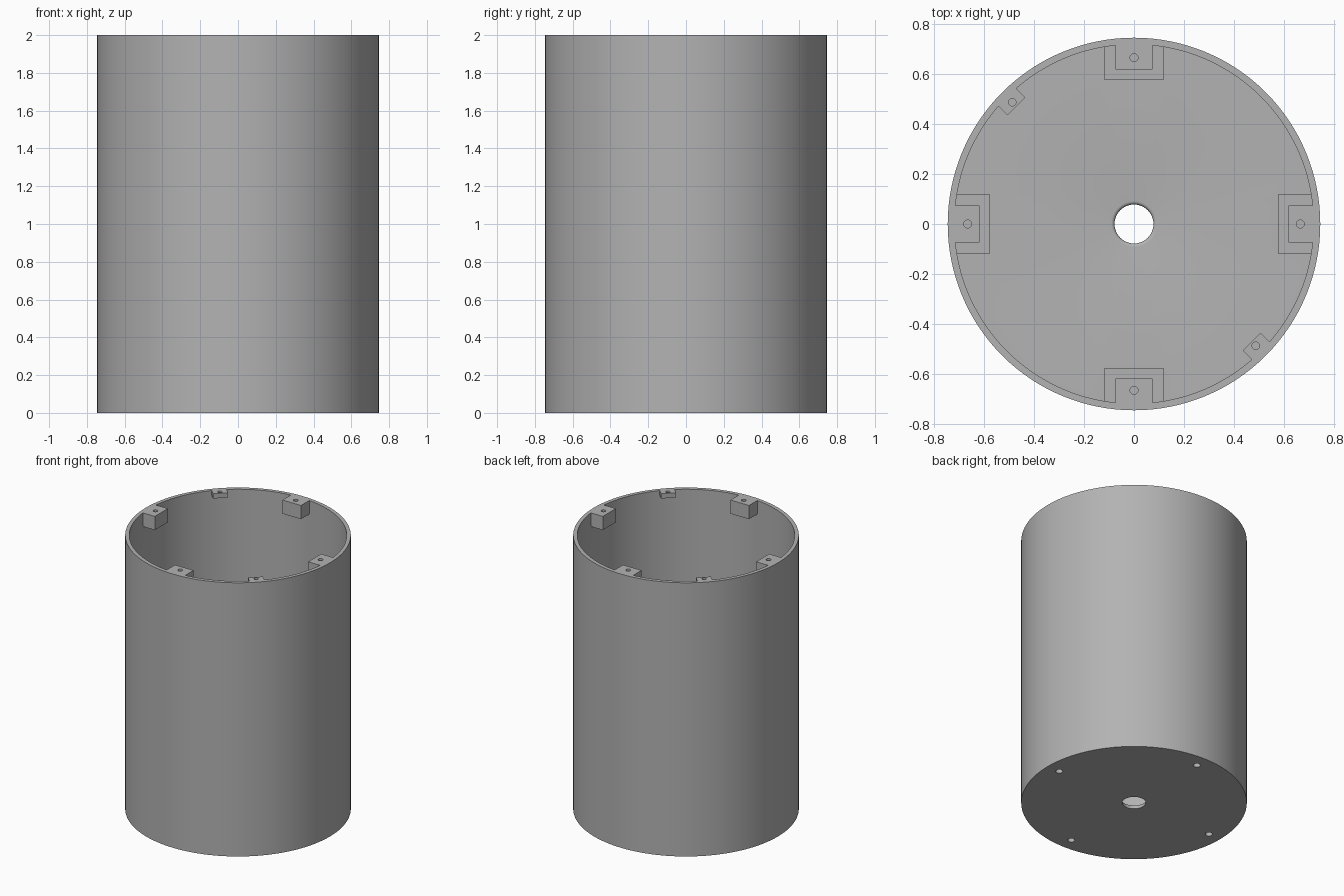
import bpy, bmesh, math
from mathutils import Matrix, Vector

if "Cube" in bpy.data.objects:
    bpy.data.objects.remove(bpy.data.objects["Cube"])

R_OUT, R_IN, HEIGHT, FLOOR = 0.747, 0.72, 2.0, 0.03
HOLE, FILLET, SEGMENTS = 0.078, 0.014, 128

grey = bpy.data.materials.new("light grey")
grey.use_nodes = True
grey.diffuse_color = (0.45, 0.45, 0.45, 1)
grey.node_tree.nodes["Principled BSDF"].inputs["Base Color"].default_value = grey.diffuse_color


def make_object(name, bm):
    bmesh.ops.recalc_face_normals(bm, faces=bm.faces)
    mesh = bpy.data.meshes.new(name)
    bm.to_mesh(mesh)
    bm.free()
    mesh.materials.append(grey)
    obj = bpy.data.objects.new(name, mesh)
    bpy.context.collection.objects.link(obj)
    return obj


def add_block(bm, angle, r0, width, z0, z1):
    """Box pointing along a radius, its outer end buried in the wall."""
    r1 = (R_IN + R_OUT) / 2
    place = (Matrix.Rotation(math.radians(angle), 4, 'Z')
             @ Matrix.Translation(((r0 + r1) / 2, 0, (z0 + z1) / 2))
             @ Matrix.Diagonal((r1 - r0, width, z1 - z0, 1)))
    bmesh.ops.create_cube(bm, size=1, matrix=place)


def add_drill(bm, angle, r, radius, z0, z1):
    place = (Matrix.Rotation(math.radians(angle), 4, 'Z')
             @ Matrix.Translation((r, 0, (z0 + z1) / 2)))
    bmesh.ops.create_cone(bm, cap_ends=True, segments=24, radius1=radius,
                          radius2=radius, depth=z1 - z0, matrix=place)


# Cup: closed wall and floor section, with a rounded lip on the floor hole
profile = [(HOLE, 0), (R_OUT, 0), (R_OUT, HEIGHT), (R_IN, HEIGHT), (R_IN, FLOOR)]
for i in range(7):
    a = math.radians(90 + 15 * i)
    profile.append((HOLE + FILLET + FILLET * math.cos(a),
                    FLOOR - FILLET + FILLET * math.sin(a)))
bm = bmesh.new()
verts = [bm.verts.new((r, 0, z)) for r, z in profile]
edges = [bm.edges.new((v, verts[i - 1])) for i, v in enumerate(verts)]
bmesh.ops.spin(bm, geom=verts + edges, cent=Vector(), axis=(0, 0, 1),
               angle=2 * math.pi, steps=SEGMENTS, use_merge=True)
bmesh.ops.remove_doubles(bm, verts=bm.verts, dist=1e-5)
cup = make_object("cylindrical_cup", bm)

# Screw blocks under the rim and on the floor, plus two thin diagonal tabs
blocks, drills = bmesh.new(), bmesh.new()
for angle in (0, 90, 180, 270):
    add_block(blocks, angle, 0.62, 0.15, HEIGHT - 0.1, HEIGHT)
    add_block(blocks, angle, 0.577, 0.238, FLOOR / 2, 0.15)
    add_drill(drills, angle, 0.667, 0.016, HEIGHT - 0.08, HEIGHT + 0.05)
    add_drill(drills, angle, 0.647, 0.024, -0.05, 0.1)
for angle in (135, 315):
    add_block(blocks, angle, 0.667, 0.1, HEIGHT - 0.035, HEIGHT)
    add_drill(drills, angle, 0.69, 0.015, HEIGHT - 0.025, HEIGHT + 0.05)
block_helper = make_object("screw_blocks_helper", blocks)
drill_helper = make_object("screw_holes_helper", drills)

for helper, operation in ((block_helper, 'UNION'), (drill_helper, 'DIFFERENCE')):
    mod = cup.modifiers.new(helper.name, 'BOOLEAN')
    mod.object, mod.operation, mod.solver = helper, operation, 'EXACT'

# Apply the joins and remove the helpers
bpy.context.view_layer.objects.active = cup
cup.select_set(True)
for mod in list(cup.modifiers):
    bpy.ops.object.modifier_apply(modifier=mod.name)
for helper in (block_helper, drill_helper):
    bpy.data.objects.remove(helper)
bpy.ops.object.shade_smooth_by_angle(angle=math.radians(30))
